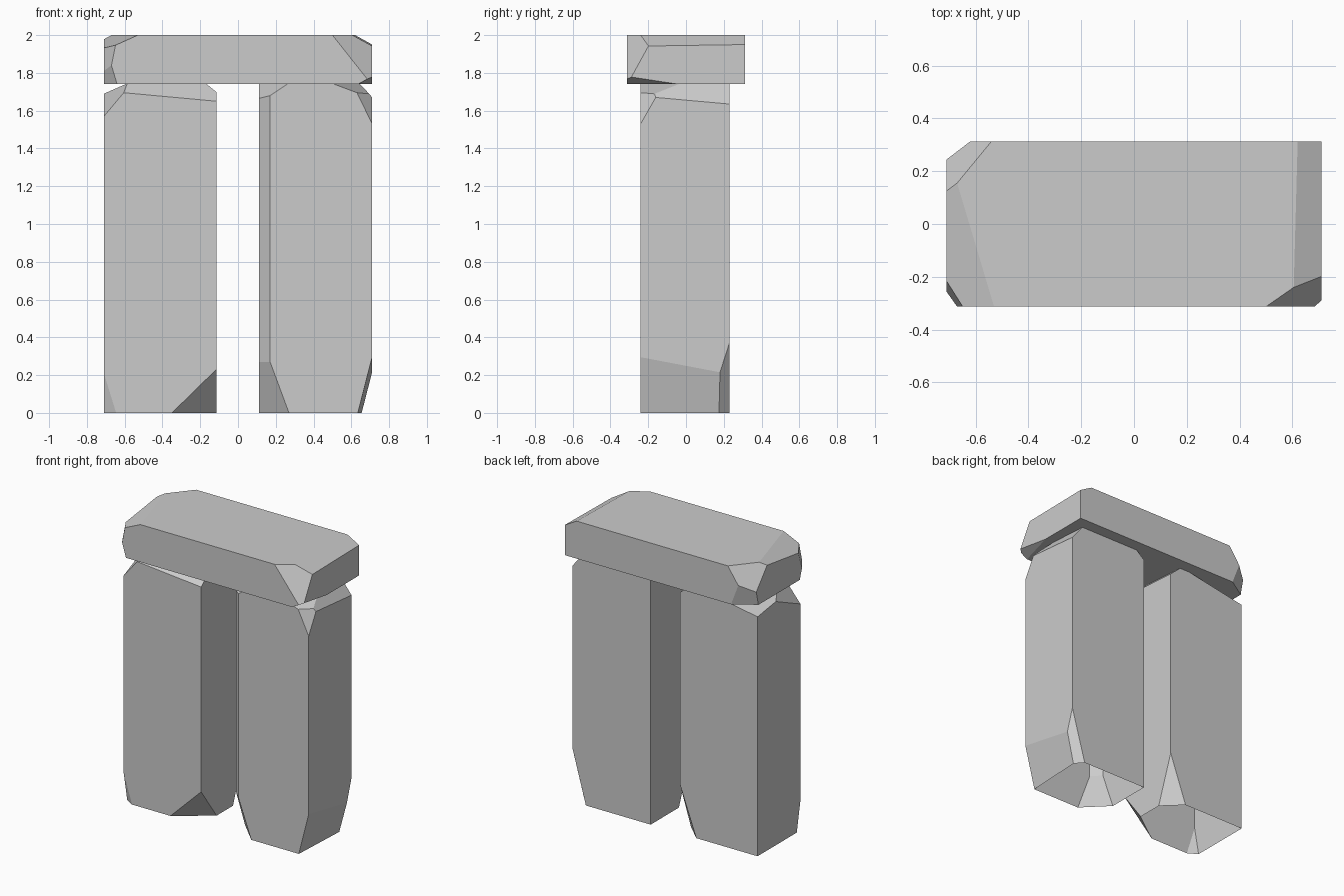
import bpy
import bmesh
from mathutils import Vector

default_cube = bpy.data.objects.get("Cube")
if default_cube:
    bpy.data.objects.remove(default_cube, do_unlink=True)

# Single stone colour
stone = bpy.data.materials.new("grey_stone")
stone.use_nodes = True
colour = (0.6, 0.6, 0.6, 1.0)
stone.diffuse_color = colour
stone.node_tree.nodes["Principled BSDF"].inputs["Base Color"].default_value = colour


def hewn_block(name, low, high, chips, open_base=False):
    """Box from low to high; every chip is a flat cut through three points."""
    low, high = Vector(low), Vector(high)
    centre = (low + high) / 2
    bm = bmesh.new()
    bmesh.ops.create_cube(bm, size=1)
    bmesh.ops.scale(bm, vec=high - low, verts=bm.verts)
    bmesh.ops.translate(bm, vec=centre, verts=bm.verts)
    for chip in chips:
        a, b, c = (Vector(point) for point in chip)
        normal = (b - a).cross(c - a).normalized()
        if normal.dot(centre - a) > 0:
            normal.negate()
        geometry = bm.verts[:] + bm.edges[:] + bm.faces[:]
        bmesh.ops.bisect_plane(bm, geom=geometry, dist=1e-5, plane_co=a,
                               plane_no=normal, clear_outer=True)
        rim = [edge for edge in bm.edges if edge.is_boundary]
        if rim:
            bmesh.ops.edgeloop_fill(bm, edges=rim)
    bmesh.ops.recalc_face_normals(bm, faces=bm.faces)
    if open_base:
        base = [face for face in bm.faces if face.normal.z < -0.99]
        bmesh.ops.delete(bm, geom=base, context='FACES')
    mesh = bpy.data.meshes.new(name)
    bm.to_mesh(mesh)
    bm.free()
    mesh.materials.append(stone)
    block = bpy.data.objects.new(name, mesh)
    bpy.context.collection.objects.link(block)
    return block


# Shared extents of the two uprights
front, back, base, top = -0.24, 0.23, 0, 1.74

# Upright on the +x side
inner, outer = 0.11, 0.71
hewn_block("left_upright", (inner, front, base), (outer, back, top), [
    # inner front vertical bevel, with its top and bottom chips
    ((0.17, front, base), (0.17, front, top), (inner, -0.18, base)),
    ((0.26, front, top), (0.17, front, 1.68), (inner, -0.18, 1.665)),
    ((0.17, front, 0.27), (0.27, front, base), (inner, -0.18, 0.27)),
    # outer front top corner
    ((0.63, front, 1.695), (outer, front, 1.53), (outer, -0.16, 1.67)),
    ((0.51, front, top), (0.63, front, 1.695), (0.645, -0.04, top)),
    # outer top slope
    ((outer, -0.16, 1.67), (outer, back, 1.635), (0.645, -0.04, top)),
    # outer foot slope and back foot corner
    ((outer, front, 0.295), (outer, 0.18, 0.215), (0.655, 0.18, base)),
    ((outer, 0.18, 0.215), (outer, back, 0.37), (0.65, 0.18, base)),
    # inner back top corner
    ((0.17, back, top), (inner, back, 1.69), (inner, 0.1, top)),
], open_base=True)

# Upright on the -x side
inner, outer = -0.115, -0.71
hewn_block("right_upright", (outer, front, base), (inner, back, top), [
    # front top slope and outer front top corner
    ((-0.605, front, 1.695), (inner, front, 1.65), (-0.36, -0.16, top)),
    ((outer, 0.03, 1.69), (outer, front, 1.57), (-0.605, front, 1.695)),
    # outer back top corner and inner top slope
    ((outer, back, 1.66), (-0.27, back, top), (outer, 0.03, 1.69)),
    ((inner, back, 1.67), (inner, -0.2, 1.7), (-0.16, -0.2, top)),
    # foot corners
    ((-0.35, front, base), (inner, front, 0.23), (inner, -0.07, base)),
    ((inner, back, 0.34), (inner, 0.11, base), (-0.24, back, base)),
    ((outer, front, 0.21), (-0.645, front, base), (outer, -0.2, base)),
], open_base=True)

# Lintel resting across both uprights
front, back, base, top = -0.313, 0.313, 1.74, 2
left, right = 0.71, -0.71
hewn_block("lintel", (right, front, base), (left, back, top), [
    # +x end: top slope, front corner, underside corner
    ((0.62, back, top), (0.605, -0.24, top), (left, back, 1.95)),
    ((0.5, front, top), (0.605, -0.24, top), (left, -0.2, 1.94)),
    ((left, -0.04, base), (left, -0.27, 1.775), (0.635, front, base)),
    # -x end: top slope and front corner in two facets
    ((-0.53, front, top), (-0.67, 0.155, top), (right, 0.14, 1.98)),
    ((-0.65, front, 1.94), (-0.67, front, 1.84), (right, -0.22, 1.92)),
    ((-0.67, front, 1.84), (-0.64, front, base), (right, -0.26, 1.82)),
    # -x end: back corner in two facets
    ((-0.54, back, top), (-0.62, back, 1.885), (-0.67, 0.155, top)),
    ((-0.62, back, 1.885), (-0.565, back, base), (right, 0.245, 1.84)),
])
